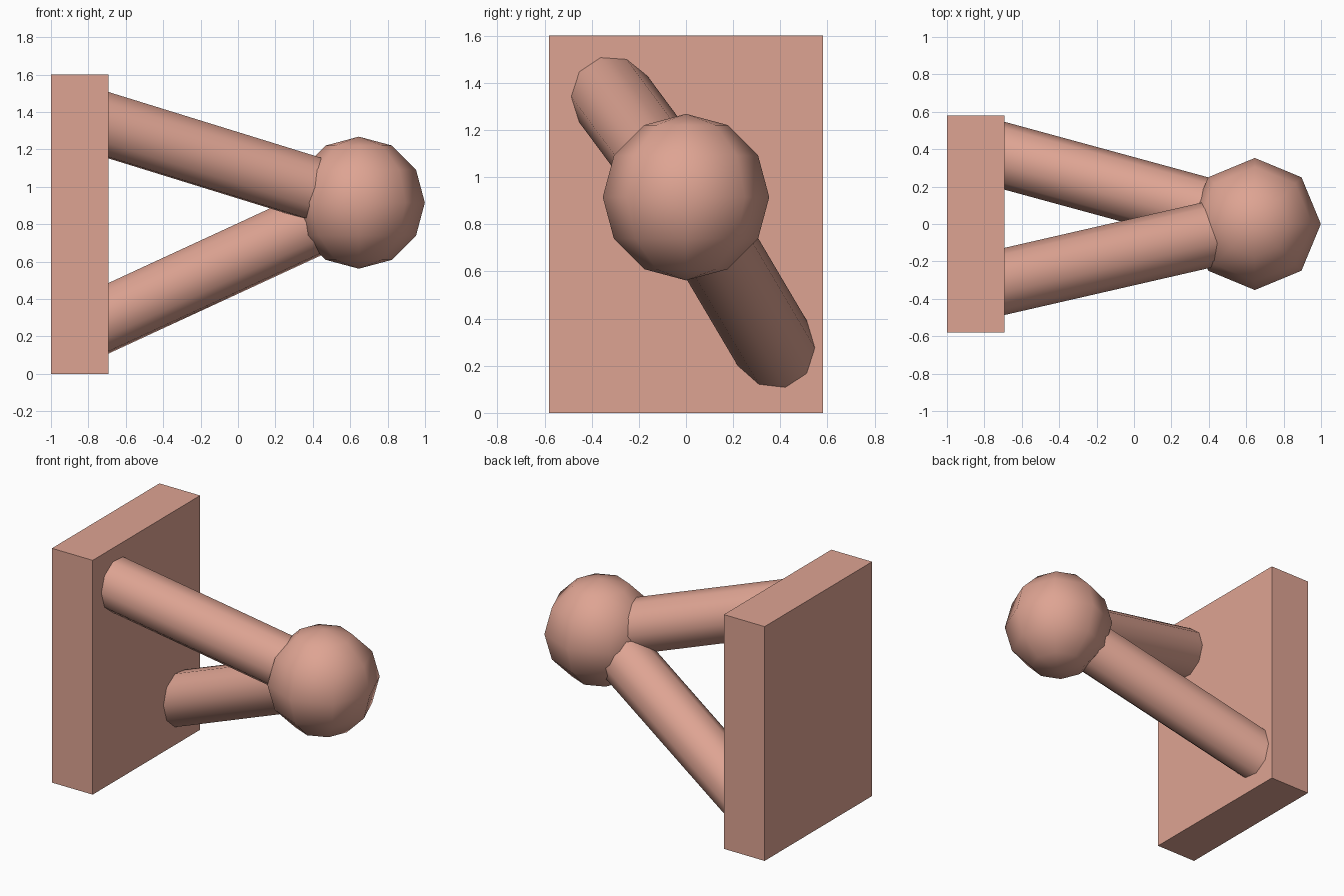
import bpy, bmesh, math
from mathutils import Matrix, Vector

cube = bpy.data.objects.get("Cube")
if cube:
    bpy.data.objects.remove(cube, do_unlink=True)

# Single colour
clay = bpy.data.materials.new("clay_pink")
clay.use_nodes = True
colour = (0.73, 0.37, 0.29, 1)
clay.diffuse_color = colour
clay.node_tree.nodes["Principled BSDF"].inputs["Base Color"].default_value = colour


def add_part(name, bm, smooth=True):
    mesh = bpy.data.meshes.new(name)
    bm.to_mesh(mesh)
    bm.free()
    mesh.materials.append(clay)
    obj = bpy.data.objects.new(name, mesh)
    bpy.context.collection.objects.link(obj)
    if smooth:
        bpy.ops.object.select_all(action="DESELECT")
        obj.select_set(True)
        bpy.context.view_layer.objects.active = obj
        bpy.ops.object.shade_smooth_by_angle(angle=math.radians(50))
    return obj


# Upright wall plate
bm = bmesh.new()
bmesh.ops.create_cube(bm, size=1, matrix=Matrix.Translation((-0.846, 0, 0.8))
                      @ Matrix.Diagonal((0.308, 1.16, 1.6, 1)))
add_part("wall_plate", bm, smooth=False)

# Round knob
knob = Vector((0.646, 0, 0.915))
bm = bmesh.new()
bmesh.ops.create_uvsphere(bm, u_segments=8, v_segments=6, radius=0.353,
                          matrix=Matrix.Translation(knob))
add_part("knob", bm)


# Ten-sided rods running from the plate to the knob centre
def add_rod(name, foot):
    foot = Vector(foot)
    axis = knob - foot
    foot -= axis * 0.07  # sink the end into the plate
    axis = knob - foot
    turn = axis.to_track_quat("Z", "X").to_matrix().to_4x4()
    bm = bmesh.new()
    bmesh.ops.create_cone(bm, cap_ends=True, segments=10, radius1=0.175,
                          radius2=0.175, depth=axis.length,
                          matrix=Matrix.Translation((foot + knob) / 2) @ turn)
    add_part(name, bm)


add_rod("upper_rod", (-0.692, -0.307, 1.329))
add_rod("lower_rod", (-0.692, 0.365, 0.297))
